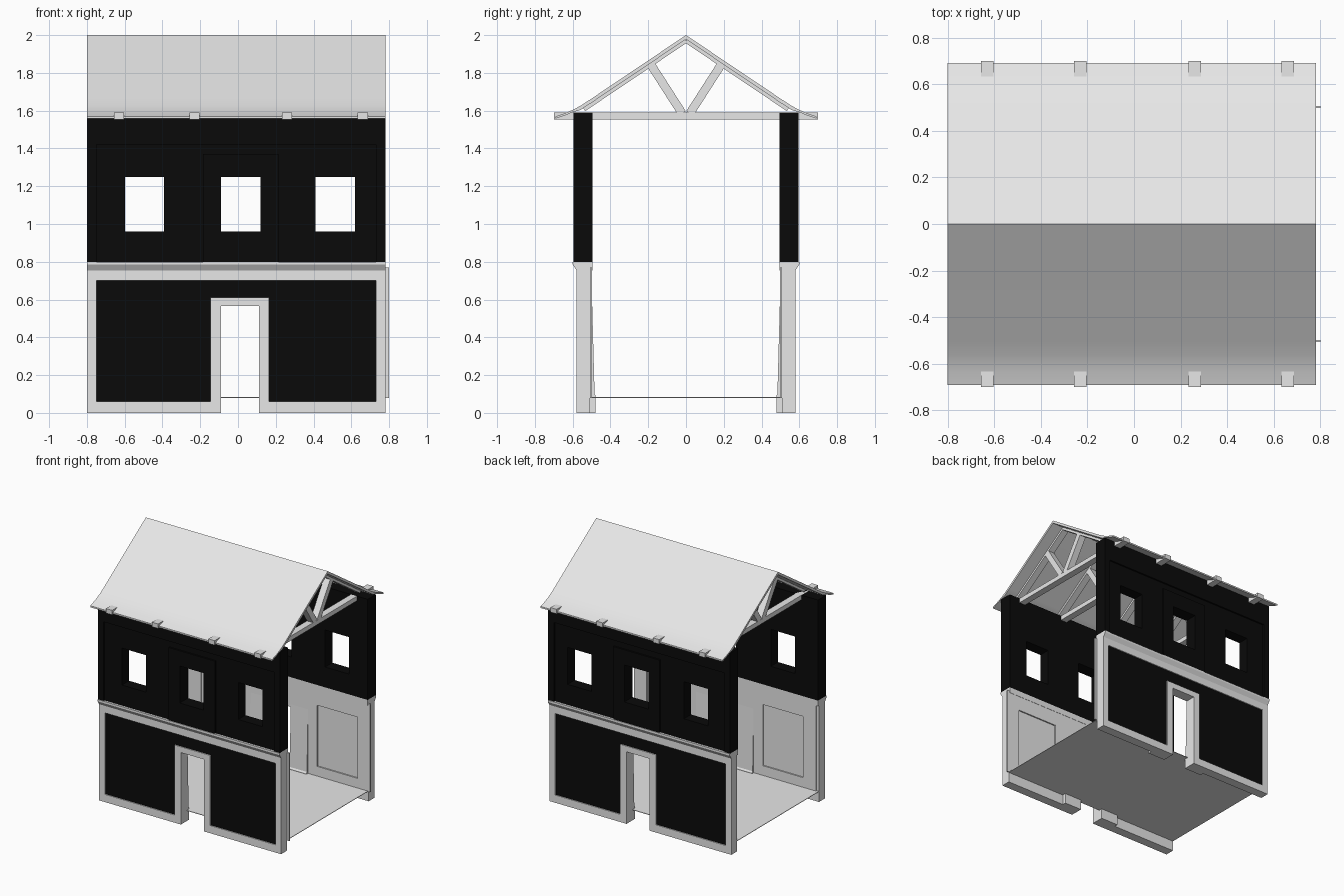
import bpy, bmesh, math
from mathutils import Vector

cube = bpy.data.objects.get("Cube")
if cube:
    bpy.data.objects.remove(cube, do_unlink=True)


def material(name, v):
    m = bpy.data.materials.new(name)
    m.use_nodes = True
    m.diffuse_color = (v, v, v, 1)
    bsdf = m.node_tree.nodes["Principled BSDF"]
    bsdf.inputs["Base Color"].default_value = (v, v, v, 1)
    bsdf.inputs["Roughness"].default_value = 0.8
    return m


PALE = material("pale_grey", 0.8)
BLACK = material("black", 0.003)
X0, X1 = -0.80, 0.78      # ends of the building
MID = 0.01                # centre line of the doors and windows


def finish(bm, name, mat, side=1):
    """Turn a bmesh into an object; side -1 mirrors it to the front."""
    for v in bm.verts:
        v.co.y *= side
    bmesh.ops.recalc_face_normals(bm, faces=bm.faces)
    me = bpy.data.meshes.new(name)
    bm.to_mesh(me)
    bm.free()
    me.materials.append(mat)
    ob = bpy.data.objects.new(name, me)
    bpy.context.collection.objects.link(ob)
    return ob


def extrude(bm, offset):
    r = bmesh.ops.extrude_face_region(bm, geom=bm.faces[:])
    verts = [g for g in r["geom"] if isinstance(g, bmesh.types.BMVert)]
    bmesh.ops.translate(bm, verts=verts, vec=offset)


def slab(name, xs, zs, y0, y1, mat, is_hole, side):
    """Upright slab on a grid, leaving out the cells whose centre is in a hole."""
    bm = bmesh.new()
    grid = [[bm.verts.new((x, y0, z)) for z in zs] for x in xs]
    for i in range(len(xs) - 1):
        for k in range(len(zs) - 1):
            if not is_hole((xs[i] + xs[i + 1]) / 2, (zs[k] + zs[k + 1]) / 2):
                bm.faces.new((grid[i][k], grid[i + 1][k],
                              grid[i + 1][k + 1], grid[i][k + 1]))
    bmesh.ops.delete(bm, geom=[v for v in bm.verts if not v.link_faces], context="VERTS")
    extrude(bm, Vector((0, y1 - y0, 0)))
    return finish(bm, name, mat, side)


def prism(name, profile, x0, x1, mat, side=1):
    """Outline in y and z, extruded along x."""
    bm = bmesh.new()
    bm.faces.new([bm.verts.new((x0, y, z)) for y, z in profile])
    extrude(bm, Vector((x1 - x0, 0, 0)))
    return finish(bm, name, mat, side)


def beam(name, a, b, width, x0, x1, side=1):
    """Straight timber between two (y, z) points."""
    a, b = Vector(a), Vector(b)
    d = (b - a).normalized()
    n = Vector((-d.y, d.x)) * width / 2
    return prism(name, [a - n, b - n, b + n, a + n], x0, x1, PALE, side)


def in_door(x, z):
    return abs(x - MID) < 0.1 and z < 0.565


def in_panel(x, z):
    inside = -0.75 < x < 0.73 and 0.06 < z < 0.70
    return inside and not (abs(x - MID) < 0.155 and z < 0.61)


def in_inner_panel(x, z):
    return in_door(x, z) or (0.33 < abs(x - MID) < 0.68 and 0.16 < z < 0.64)


def in_window(x, z):
    return 0.96 < z < 1.25 and any(abs(x - c) < 0.104 for c in (-0.495, 0.015, 0.515))


def in_upper_recess(x, z):
    centre_bay = abs(x - 0.015) < 0.2 and z < 1.37
    trim = z > 1.42 or x < -0.75 or x > 0.73 or centre_bay
    return in_window(x, z) or not trim


door_x = [MID - 0.155, MID - 0.1, MID + 0.1, MID + 0.155]
frame_x = [X0, -0.75] + door_x + [0.73, X1]
frame_z = [0, 0.06, 0.565, 0.61, 0.70, 0.76]
liner_x = [-0.78, MID - 0.68, MID - 0.33, MID - 0.1, MID + 0.1, MID + 0.33, MID + 0.68, 0.80]
window_x = [c + h for c in (-0.495, 0.015, 0.515) for h in (-0.104, 0.104)]
upper_x = sorted([X0, -0.75, -0.185, 0.215, 0.73, X1] + window_x)
upper_z = [0.80, 0.96, 1.25, 1.37, 1.42, 1.59]

for side, label in ((-1, "front"), (1, "back")):
    # ground floor: core, raised border, dark panel, inner lining
    slab(label + "_lower_wall", frame_x, frame_z, 0.507, 0.565, PALE, in_door, side)
    slab(label + "_lower_border", frame_x, frame_z, 0.565, 0.58, PALE,
         lambda x, z: in_door(x, z) or in_panel(x, z), side)
    slab(label + "_lower_panel", frame_x, frame_z, 0.565, 0.572, BLACK,
         lambda x, z: not in_panel(x, z), side)
    slab(label + "_inner_lining", liner_x, [0.08, 0.16, 0.565, 0.64, 0.77],
         0.497, 0.507, PALE, in_inner_panel, side)
    # cornice between the floors
    prism(label + "_cornice", [(0.58, 0.755), (0.60, 0.785), (0.60, 0.80),
                               (0.495, 0.80), (0.495, 0.755)], X0, X1, PALE, side)
    # tapered piers beside the doorway
    for s in (-1, 1):
        prism(label + "_door_pier", [(0.478, 0), (0.478, 0.09), (0.484, 0.10),
                                     (0.500, 0.70), (0.53, 0.70), (0.53, 0)],
              MID + s * 0.10, MID + s * 0.25, PALE, side)
    # upper floor: core with windows, raised trim
    slab(label + "_upper_wall", upper_x, upper_z, 0.495, 0.583, BLACK, in_window, side)
    slab(label + "_upper_trim", upper_x, upper_z, 0.583, 0.595, BLACK, in_upper_recess, side)

# floor
prism("floor", [(-0.507, 0.08), (0.507, 0.08), (0.507, 0.084), (-0.507, 0.084)], X0, X1, PALE)

# roof with flared eaves
upper = [(0, 2.0), (0.50, 1.664), (0.56, 1.625), (0.60, 1.604), (0.64, 1.587), (0.69, 1.570)]
lower = [(y, z - (0.022 if y < 0.58 else 0.012)) for y, z in upper]
half = upper + lower[::-1]
outline = half + [(-y, z) for y, z in lower[1:]] + [(-y, z) for y, z in upper[:0:-1]]
roof = prism("roof", outline, X0, X1, PALE)
bpy.ops.object.select_all(action="DESELECT")
bpy.context.view_layer.objects.active = roof
roof.select_set(True)
bpy.ops.object.shade_smooth_by_angle(angle=math.radians(25))

# roof trusses
for x in (-0.63, -0.23, 0.26, 0.66):
    a, b = x - 0.027, x + 0.027
    beam("tie_beam", (-0.70, 1.572), (0.70, 1.572), 0.036, a, b)
    for side in (-1, 1):
        beam("rafter", (0.0, 1.97), (0.54, 1.607), 0.022, a, b, side)
        beam("strut", (0.02, 1.585), (0.19, 1.85), 0.045, a, b, side)
